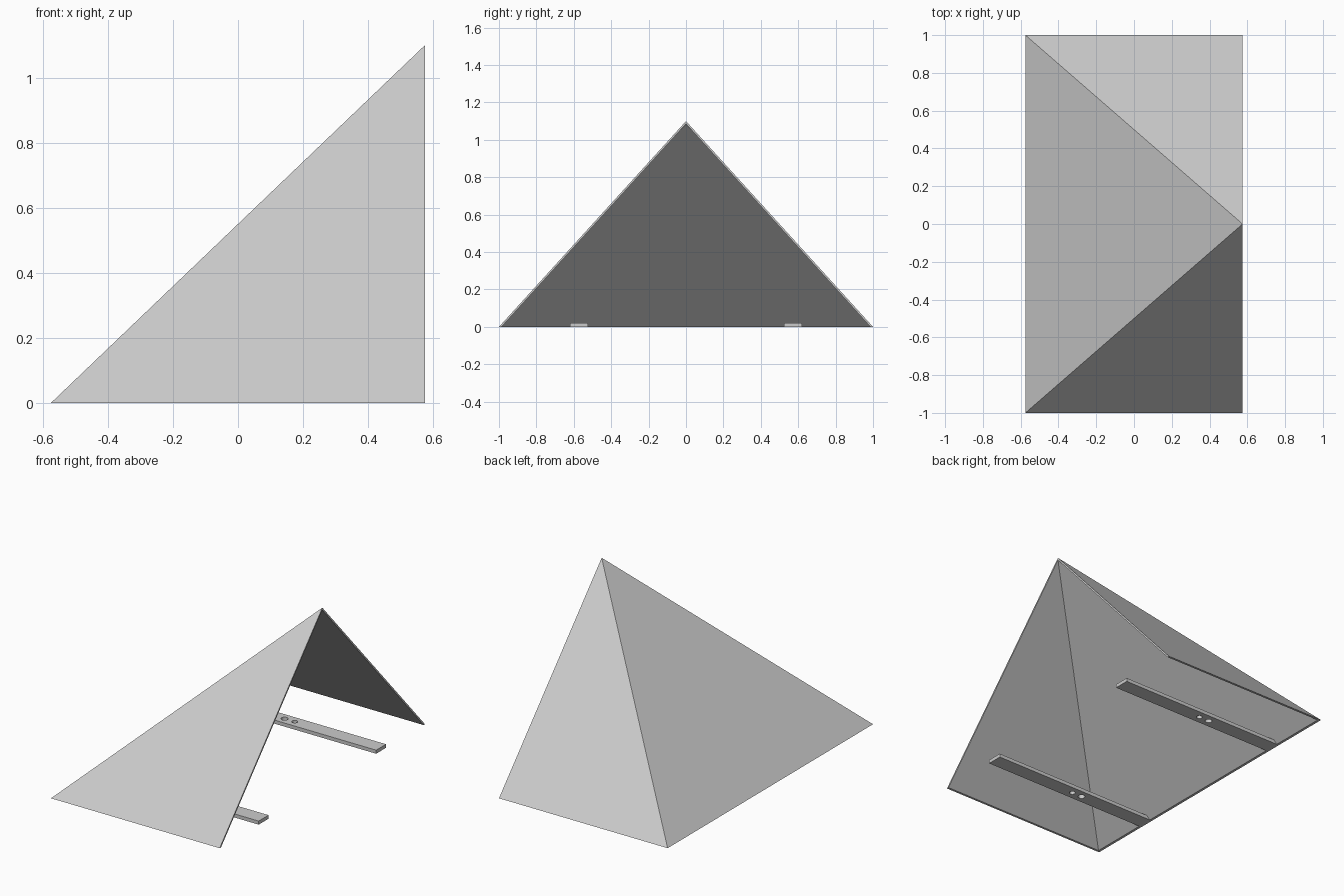
import bpy
import bmesh
from mathutils import Matrix, Vector

if "Cube" in bpy.data.objects:
    bpy.data.objects.remove(bpy.data.objects["Cube"], do_unlink=True)

HALF = 0.575      # half depth along x
HEIGHT = 1.1
SHRINK = 0.9865   # inner skin relative to outer skin

grey = bpy.data.materials.new("light grey")
grey.use_nodes = True
colour = (0.6, 0.6, 0.6, 1)
grey.diffuse_color = colour
grey.node_tree.nodes["Principled BSDF"].inputs["Base Color"].default_value = colour


def add_object(name, bm):
    bmesh.ops.recalc_face_normals(bm, faces=bm.faces)
    mesh = bpy.data.meshes.new(name)
    bm.to_mesh(mesh)
    bm.free()
    mesh.materials.append(grey)
    obj = bpy.data.objects.new(name, mesh)
    bpy.context.scene.collection.objects.link(obj)
    return obj


# Thin three-sided shell, open underneath and on the upright side
bm = bmesh.new()
corners = [(HALF, -1, 0), (-HALF, -1, 0), (-HALF, 1, 0), (HALF, 1, 0), (HALF, 0, HEIGHT)]
pivot = Vector((HALF, 0, 0))
outer = [bm.verts.new(c) for c in corners]
inner = [bm.verts.new(pivot + (Vector(c) - pivot) * SHRINK) for c in corners]
for ring in (outer, inner):
    for i in range(3):
        bm.faces.new((ring[i], ring[i + 1], ring[4]))
for i in range(5):
    j = (i + 1) % 5
    bm.faces.new((outer[i], outer[j], inner[j], inner[i]))
add_object("pyramid_shell", bm)


# Mounting rails across the base, with a pair of screw holes each
def add_rail(name, y):
    width, thick = 0.096, 0.022
    start = -HALF + 0.008
    bm = bmesh.new()
    bmesh.ops.create_cube(bm, size=1)
    for v in bm.verts:
        z = thick if v.co.z > 0 else 0
        # the inner end leans with the sloping wall
        x = HALF if v.co.x > 0 else start + z * 2 * HALF / HEIGHT
        v.co = (x, y + v.co.y * width, z)
    rail = add_object(name, bm)

    for x, radius in ((-0.083, 0.02), (-0.014, 0.017)):
        bm = bmesh.new()
        bmesh.ops.create_cone(bm, cap_ends=True, segments=24, radius1=radius,
                              radius2=radius, depth=0.2,
                              matrix=Matrix.Translation((x, y, 0)))
        cutter = add_object("hole_cutter", bm)
        cutter.hide_render = True
        mod = rail.modifiers.new("screw hole", "BOOLEAN")
        mod.operation = "DIFFERENCE"
        mod.solver = "EXACT"
        mod.object = cutter
        bpy.context.view_layer.objects.active = rail
        bpy.ops.object.modifier_apply(modifier=mod.name)
        bpy.data.objects.remove(cutter, do_unlink=True)


add_rail("front_rail", -0.572)
add_rail("back_rail", 0.572)
